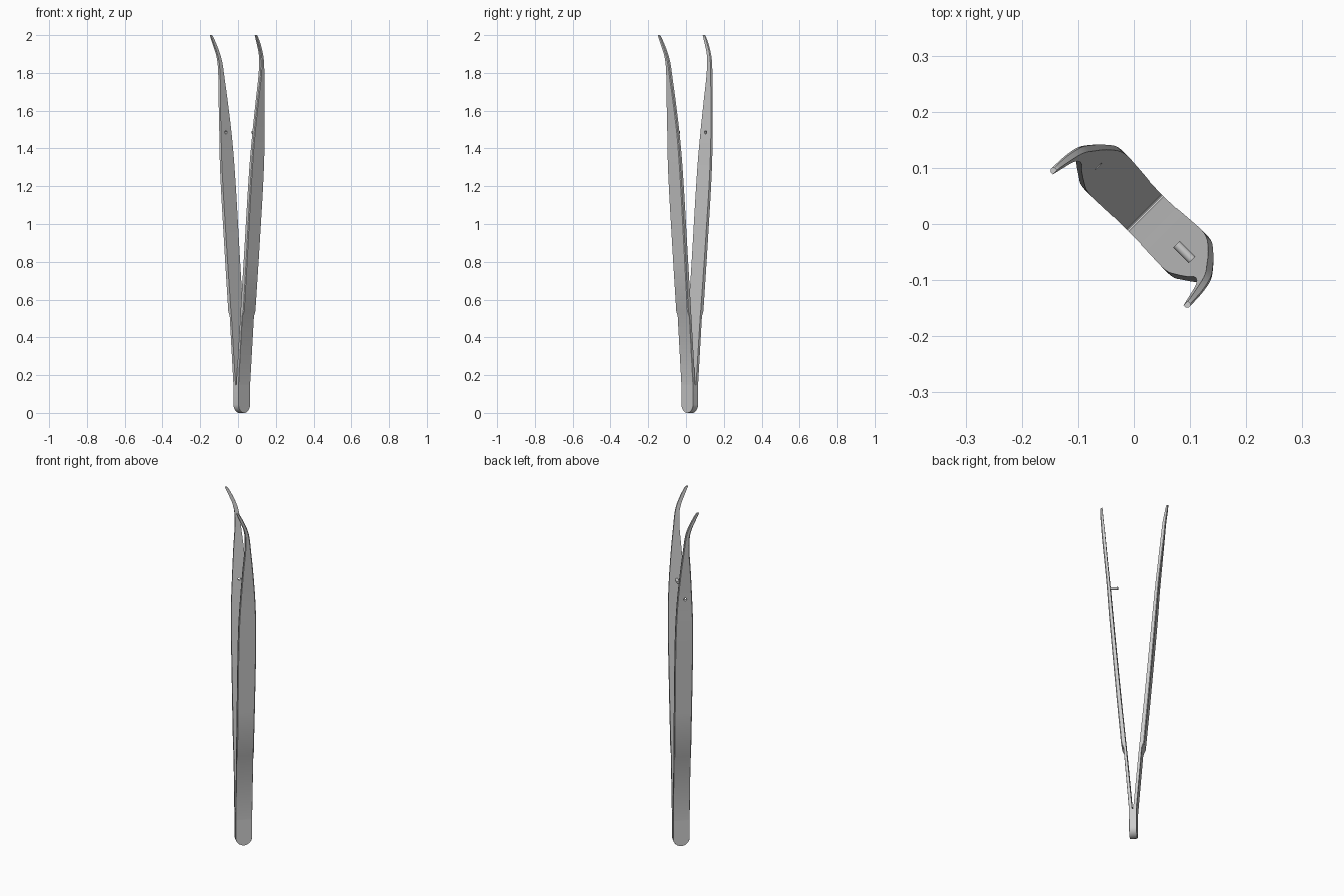
import bpy, bmesh, math
from mathutils import Matrix

if "Cube" in bpy.data.objects:
    bpy.data.objects.remove(bpy.data.objects["Cube"])

ROT = Matrix.Rotation(-math.pi / 4, 4, 'Z')   # the tool stands diagonally
MID, HALF = 0.028, 0.044                      # centre and half width of the handle end

# Arm sections: z, edge min, edge max, inner face, outer face, chamfer
HANDLE = [(HALF * (1 - math.cos(a)), MID - HALF * math.sin(a), MID + HALF * math.sin(a), 0.0, 0.019, 0.001)
          for a in [math.radians(d) for d in (8, 20, 35, 50, 65, 78, 90)]]
HANDLE[0] = (0.0,) + HANDLE[0][1:]
HANDLE += [(0.148, -0.016, 0.072, 0.0, 0.0195, 0.001),
           (0.15, -0.016, 0.072, 0.003, 0.0195, 0.001),
           (0.51, -0.016, 0.073, 0.033, 0.047, 0.001),
           (0.54, -0.017, 0.074, 0.036, 0.060, 0.004),
           (0.80, -0.018, 0.076, 0.060, 0.082, 0.004)]
BLADE = [(1.15, -0.019, 0.078, 0.090, 0.110, 0.004),
         (1.32, -0.017, 0.076, 0.104, 0.123, 0.004),
         (1.48, -0.010, 0.069, 0.117, 0.134, 0.004),
         (1.65, 0.000, 0.055, 0.132, 0.149, 0.004),
         (1.77, 0.009, 0.042, 0.142, 0.160, 0.004),
         (1.85, 0.009, 0.033, 0.149, 0.166, 0.004),
         (1.90, 0.000, 0.021, 0.155, 0.170, 0.004),
         (1.95, -0.019, 0.000, 0.160, 0.173, 0.003),
         (1.99, -0.036, -0.021, 0.164, 0.174, 0.003),
         (2.00, -0.040, -0.029, 0.165, 0.174, 0.003)]


def smooth_sections(pts, steps=4):
    """Catmull-Rom through the blade sections."""
    out = []
    for i in range(len(pts) - 1):
        p0, p1, p2, p3 = pts[max(i - 1, 0)], pts[i], pts[i + 1], pts[min(i + 2, len(pts) - 1)]
        for s in range(steps):
            t = s / steps
            out.append(tuple(0.5 * (2 * b + (c - a) * t + (2 * a - 5 * b + 4 * c - d) * t * t
                                    + (3 * b - a - 3 * c + d) * t ** 3)
                             for a, b, c, d in zip(p0, p1, p2, p3)))
    return out + [pts[-1]]


def finish(bm, name):
    bmesh.ops.recalc_face_normals(bm, faces=bm.faces[:])
    bm.transform(ROT)
    me = bpy.data.meshes.new(name)
    bm.to_mesh(me)
    bm.free()
    ob = bpy.data.objects.new(name, me)
    bpy.context.collection.objects.link(ob)
    return ob


def make_arm(name, side):
    bm = bmesh.new()
    rings = []
    for z, w0, w1, ui, uo, c in HANDLE + smooth_sections(BLADE):
        prof = [(ui, w0), (uo - c, w0), (uo, w0 + c), (uo, w1 - c), (uo - c, w1), (ui, w1)]
        rings.append([bm.verts.new((side * u, w, z)) for u, w in prof])
    for a, b in zip(rings, rings[1:]):
        for i in range(6):
            j = (i + 1) % 6
            bm.faces.new((a[i], a[j], b[j], b[i]))
    bm.faces.new(rings[0])
    bm.faces.new(rings[-1])
    return finish(bm, name)


def make_rod(name, u0, u1, radius, z):
    bm = bmesh.new()
    m = Matrix.Translation(((u0 + u1) / 2, MID, z)) @ Matrix.Rotation(math.pi / 2, 4, 'Y')
    bmesh.ops.create_cone(bm, cap_ends=True, segments=20, radius1=radius, radius2=radius,
                          depth=abs(u1 - u0), matrix=m)
    return finish(bm, name)


# Two arms, joined at the handle end
arm_right = make_arm("right_arm", 1)
arm_left = make_arm("left_arm", -1)

# Guide pin on one arm, matching hole through the other
pin = make_rod("guide_pin", 0.079, 0.122, 0.008, 1.485)
cutter = make_rod("pin_hole_cutter", -0.2, -0.06, 0.0085, 1.485)
cutter.hide_render = True
cutter.hide_set(True)
hole = arm_left.modifiers.new("pin_hole", 'BOOLEAN')
hole.operation = 'DIFFERENCE'
hole.solver = 'EXACT'
hole.object = cutter

# Smooth curved surfaces, keep edges sharp
bpy.ops.object.select_all(action='DESELECT')
for ob in (arm_right, arm_left, pin):
    ob.select_set(True)
bpy.context.view_layer.objects.active = arm_right
bpy.ops.object.shade_smooth_by_angle(angle=math.radians(30))
